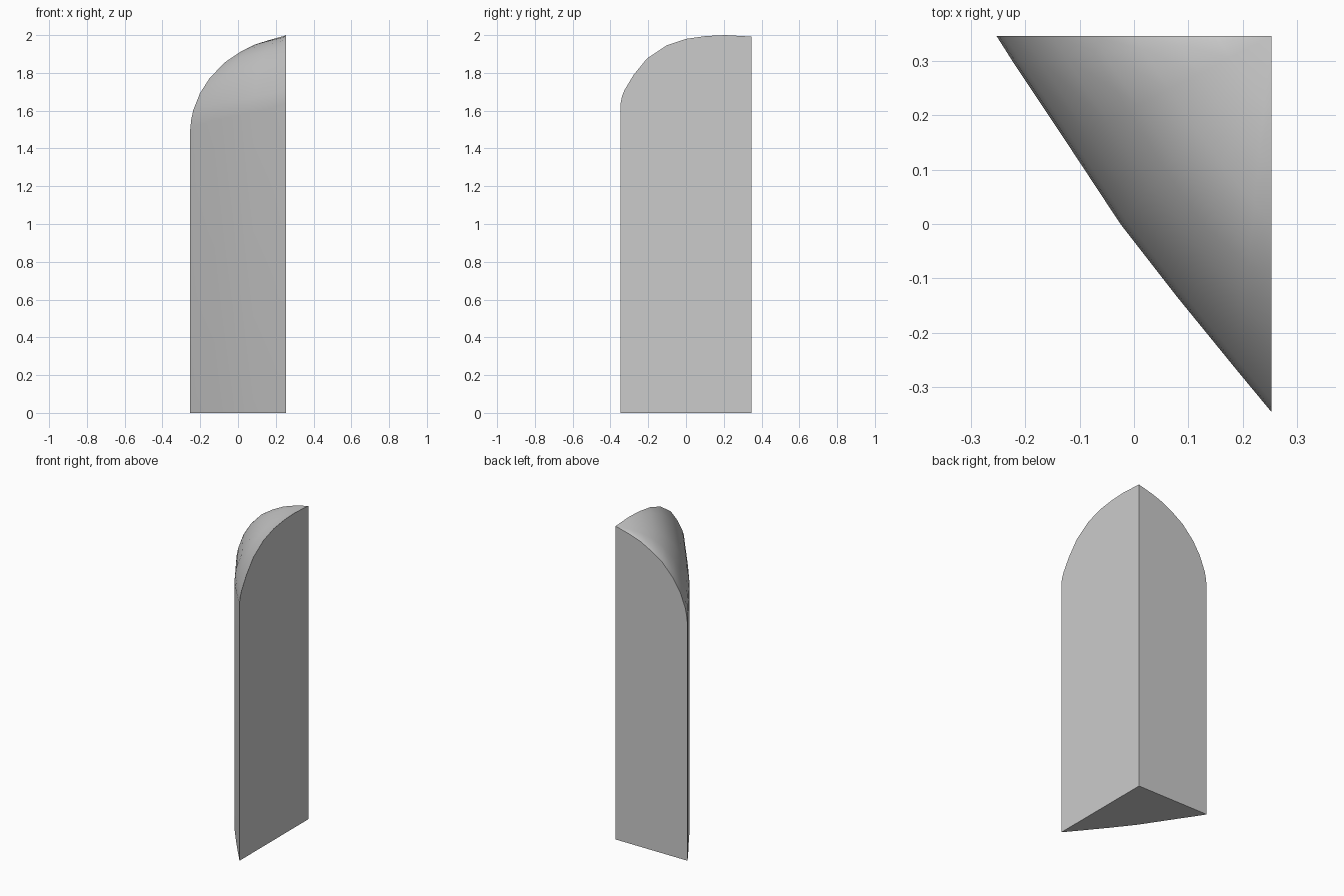
import bpy, bmesh, math
from mathutils import Vector

cube = bpy.data.objects.get("Cube")
if cube:
    bpy.data.objects.remove(cube)

# Plain grey
grey = bpy.data.materials.new("plain grey")
grey.use_nodes = True
colour = (0.6, 0.6, 0.6, 1)
grey.diffuse_color = colour
grey.node_tree.nodes["Principled BSDF"].inputs["Base Color"].default_value = colour

# Plan: a right-angled corner opposite a slightly bowed front
corner = Vector((0.253, 0.346, 0))
bow = [(-0.253, 0.346), (-0.222, 0.297), (-0.124, 0.15), (-0.025, 0.0),
       (0.08, -0.135), (0.19, -0.27), (0.253, -0.346)]
# Arch over each straight wall: step towards the corner, back height, side height
arch = [(0, 1.5, 1.64), (0.01, 1.55, 1.675), (0.03, 1.60, 1.71), (0.1, 1.69, 1.79),
        (0.2, 1.77, 1.875), (0.35, 1.85, 1.945), (0.5, 1.90, 1.98),
        (0.65, 1.94, 1.995), (0.8, 1.966, 2.0)]

bm = bmesh.new()
base_corner = bm.verts.new(corner)
top_corner = bm.verts.new(corner + Vector((0, 0, 1.992)))

# Columns run up the bowed front, then over the dome to the top corner
columns = []
for i, (x, y) in enumerate(bow):
    v = i / (len(bow) - 1)
    foot = Vector((x, y, 0))
    column = [bm.verts.new(foot)]
    for u, back, side in arch:
        p = foot.lerp(corner, u)
        p.z = back + (side - back) * v
        column.append(bm.verts.new(p))
    columns.append(column)

for a, b in zip(columns, columns[1:]):
    for j in range(len(a) - 1):
        bm.faces.new((a[j], b[j], b[j + 1], a[j + 1]))
    bm.faces.new((a[-1], b[-1], top_corner))

# Flat back wall, side wall and underside
for column in (columns[0], columns[-1]):
    bm.faces.new(column + [top_corner, base_corner])
bm.faces.new([c[0] for c in columns] + [base_corner])
bmesh.ops.recalc_face_normals(bm, faces=bm.faces)

mesh = bpy.data.meshes.new("arched_wedge")
bm.to_mesh(mesh)
bm.free()
mesh.materials.append(grey)
wedge = bpy.data.objects.new("arched_wedge", mesh)
bpy.context.collection.objects.link(wedge)

# Soft dome, crisp wall edges
bpy.ops.object.select_all(action="DESELECT")
wedge.select_set(True)
bpy.context.view_layer.objects.active = wedge
bpy.ops.object.shade_smooth_by_angle(angle=math.radians(35))
